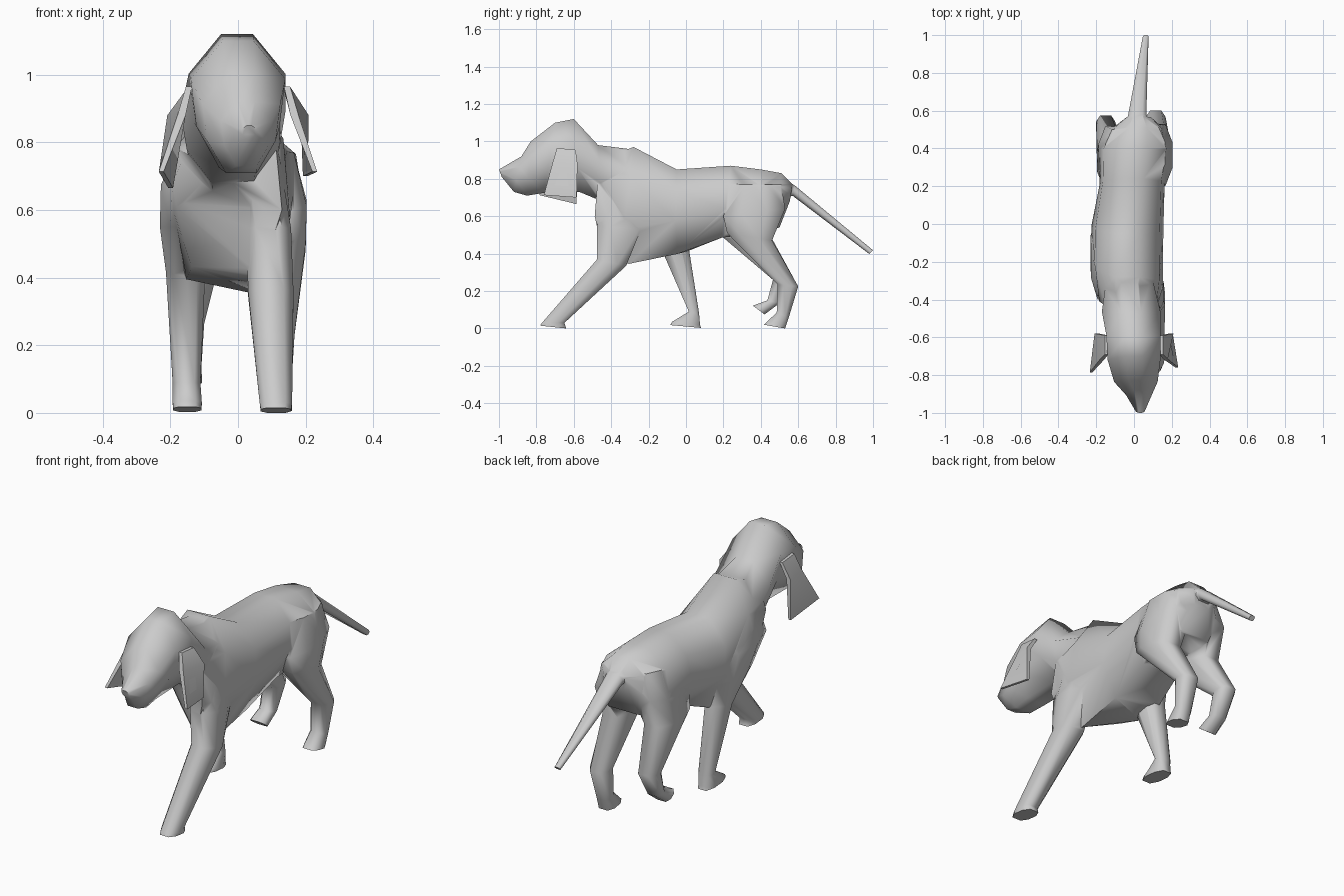
import bpy, bmesh, math

if "Cube" in bpy.data.objects:
    bpy.data.objects.remove(bpy.data.objects["Cube"])

# Half cross-sections: (width factor, position from B=-1 to A=+1)
BODY = [(.35, 1), (.9, .5), (1, -.2), (.62, -1)]
HEAD = [(.33, 1), (1, .4), (.88, -.35), (.4, -1)]
LIMB = [(.58, 1), (1, .42), (1, -.42), (.58, -1)]
FLAT = [(1, 1), (1, -1)]


def loft(name, sections, profile):
    """Skin rings; section = A(y,z), B(y,z), centre x, half width,
    then optional x skew along A-B and (y,z) twist of the lower sides."""
    bm = bmesh.new()
    rings = []
    outline = [(w, t) for w, t in profile] + [(-w, t) for w, t in reversed(profile)]
    for a, b, cx, hw, *extra in sections:
        skew, dy, dz = extra or (0, 0, 0)
        ring = []
        for w, t in outline:
            k = (t + 1) / 2
            low = w * (1 - k)
            ring.append(bm.verts.new((cx + w * hw + skew * t,
                                      b[0] + (a[0] - b[0]) * k - dy * low,
                                      b[1] + (a[1] - b[1]) * k - dz * low)))
        rings.append(ring)
    n = len(outline)
    for r, s in zip(rings, rings[1:]):
        for i in range(n):
            j = (i + 1) % n
            bm.faces.new((r[i], r[j], s[j], s[i]))
    caps = [bm.faces.new(rings[0]), bm.faces.new(rings[-1])]
    bmesh.ops.recalc_face_normals(bm, faces=bm.faces)
    bmesh.ops.triangulate(bm, faces=caps)
    me = bpy.data.meshes.new(name)
    bm.to_mesh(me)
    bm.free()
    ob = bpy.data.objects.new(name, me)
    bpy.context.collection.objects.link(ob)
    return ob


def activate(ob):
    bpy.ops.object.select_all(action='DESELECT')
    ob.select_set(True)
    bpy.context.view_layer.objects.active = ob


# Torso, chest to rump; the chest twists with the stride
body = loft("body", [
    ((-.47, .90), (-.36, .42), -.035, .165, 0, .14, .02),
    ((-.28, .97), (-.22, .37), -.035, .188, 0, .14, .04),
    ((-.05, .85), (-.02, .405), -.035, .19, 0, .04, .01),
    ((.24, .87), (.19, .485), -.01, .172),
    ((.40, .85), (.40, .51), .005, .185),
    ((.51, .83), (.50, .54), .02, .138),
    ((.57, .77), (.555, .68), .025, .07)], BODY)

# Head and neck, nose first
head = loft("head", [
    ((-1, .85), (-.985, .81), .033, .022),
    ((-.88, .92), (-.92, .73), .025, .075),
    ((-.83, 1.0), (-.85, .71), .01, .115),
    ((-.70, 1.10), (-.76, .725), 0, .14),
    ((-.60, 1.12), (-.57, .73), -.003, .143),
    ((-.47, .98), (-.45, .68), -.015, .155),
    ((-.27, .955), (-.30, .60), -.025, .12)], HEAD)

# Striding front leg
front_right = loft("front_leg_right", [
    ((-.42, .78), (-.22, .76), .06, .06),
    ((-.475, .55), (-.24, .53), .09, .067),
    ((-.475, .37), (-.32, .335), .097, .067),
    ((-.77, .03), (-.65, .03), .112, .048),
    ((-.78, .015), (-.64, .0), .112, .045)], LIMB)

# Supporting front leg with toe
front_left = loft("front_leg_left", [
    ((-.40, .80), (-.08, .80), -.11, .06),
    ((-.40, .68), (-.0, .66), -.145, .083),
    ((-.27, .55), (.02, .55), -.157, .074),
    ((-.125, .41), (.015, .43), -.155, .058),
    ((.015, .09), (.07, .08), -.152, .041),
    ((-.075, .035), (.075, .02), -.15, .043),
    ((-.085, .018), (.08, .003), -.15, .042)], LIMB)

# Planted hind leg
hind_right = loft("hind_leg_right", [
    ((.24, .77), (.51, .77), .085, .08),
    ((.20, .60), (.53, .64), .115, .088),
    ((.22, .51), (.46, .47), .125, .075),
    ((.49, .235), (.60, .225), .115, .052),
    ((.485, .085), (.55, .06), .115, .042),
    ((.416, .02), (.53, .0), .115, .045)], LIMB)

# Lifted hind leg
hind_left = loft("hind_leg_left", [
    ((.24, .77), (.50, .77), -.07, .08),
    ((.19, .58), (.52, .64), -.10, .088),
    ((.20, .485), (.46, .48), -.12, .075),
    ((.465, .26), (.575, .27), -.15, .05),
    ((.435, .15), (.50, .135), -.15, .042),
    ((.357, .122), (.42, .075), -.15, .043)], LIMB)

# Tail
tail = loft("tail", [
    ((.49, .815), (.50, .70), .02, .07),
    ((.58, .766), (.572, .708), .017, .048),
    ((1.0, .418), (.98, .398), .062, .015)], LIMB)

# Merge the overlapping parts into one skin
for part in (head, front_right, front_left, hind_right, hind_left, tail):
    activate(body)
    mod = body.modifiers.new("union", 'BOOLEAN')
    mod.operation = 'UNION'
    mod.solver = 'EXACT'
    mod.object = part
    bpy.ops.object.modifier_apply(modifier=mod.name)
    bpy.data.objects.remove(part)
activate(body)
bpy.ops.object.shade_smooth_by_angle(angle=math.radians(70))

# Hanging ears
for side, label, low, tip in ((1, "right", .70, -.76), (-1, "left", .665, -.785)):
    ear = loft("ear_" + label, [
        ((-.69, .965), (-.59, .955), side * .145, .009, 0, 0, 0),
        ((-.715, .88), (-.58, .88), side * .182, .012, -side * .015, 0, 0),
        ((tip, .713), (-.585, low), side * .213, .007, side * .014, 0, 0)], FLAT)
    activate(ear)
    bpy.ops.object.shade_smooth_by_angle(angle=math.radians(40))
